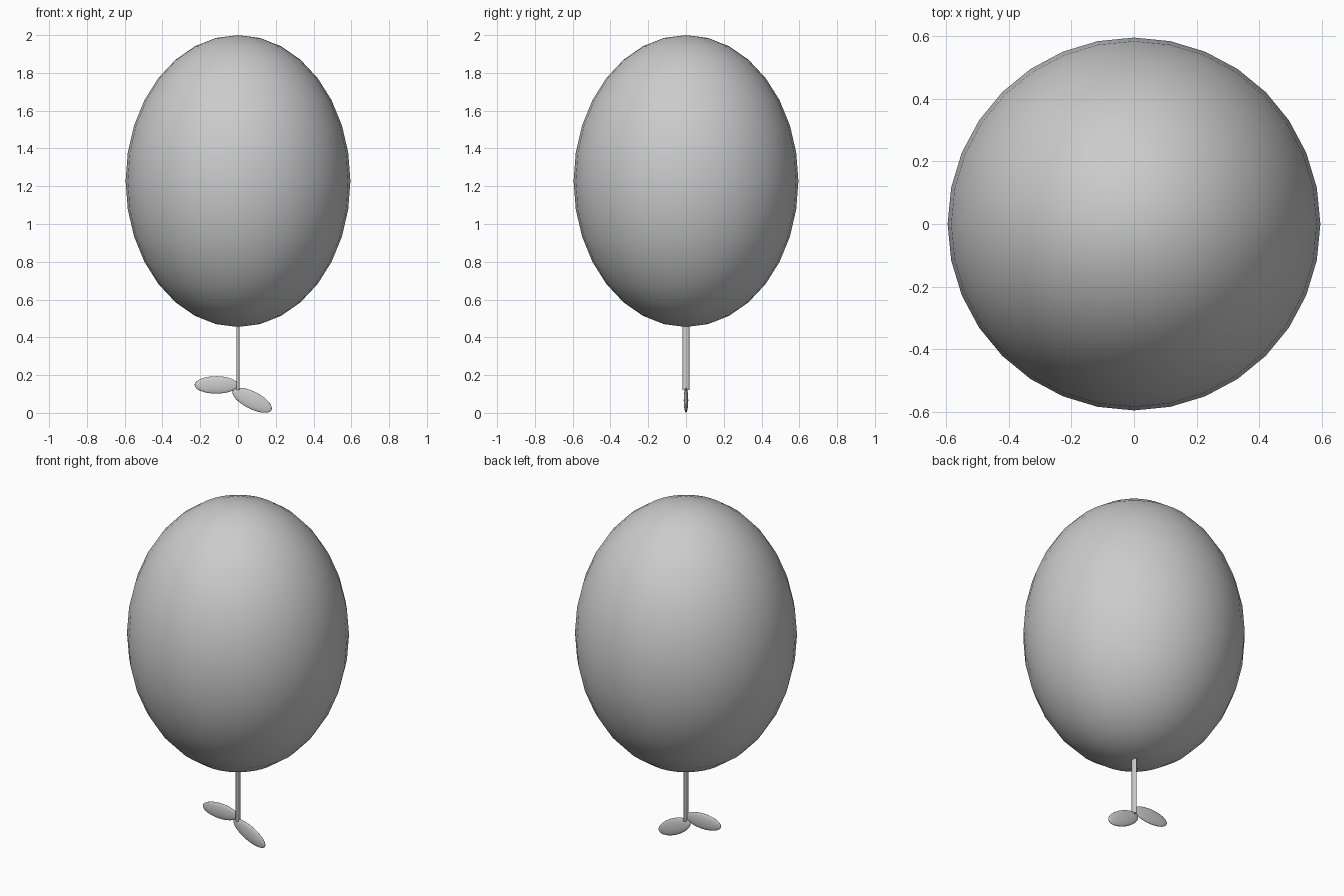
import bpy, math

if "Cube" in bpy.data.objects:
    bpy.data.objects.remove(bpy.data.objects["Cube"])


def smooth(obj, angle=40):
    bpy.ops.object.shade_smooth_by_angle(angle=math.radians(angle))
    return obj


def ellipsoid(name, centre, radii, tilt=0.0):
    bpy.ops.mesh.primitive_uv_sphere_add(segments=32, ring_count=16, radius=1, location=centre)
    obj = bpy.context.object
    obj.name = name
    obj.scale = radii
    bpy.ops.object.transform_apply(location=False, rotation=False, scale=True)
    obj.rotation_euler.y = math.radians(tilt)
    # smooth fully, including the thin leaf rims
    return smooth(obj, 180)


# balloon-like body
ellipsoid("body", (0, 0, 1.2275), (0.595, 0.595, 0.7725))

# flattened stem, ending just inside the body
bottom, top = 0.122, 0.465
bpy.ops.mesh.primitive_cylinder_add(vertices=16, radius=1, depth=top - bottom,
                                    location=(0, 0, (bottom + top) / 2))
stem = bpy.context.object
stem.name = "stem"
stem.scale = (0.009, 0.018, 1)
bpy.ops.object.transform_apply(location=False, rotation=False, scale=True)
smooth(stem, 60)

# two thin leaves at the foot of the stem
leaf = (0.115, 0.012, 0.046)
ellipsoid("left_leaf", (-0.115, 0, 0.148), leaf)
ellipsoid("right_leaf", (0.075, 0, 0.067), leaf, tilt=27)
